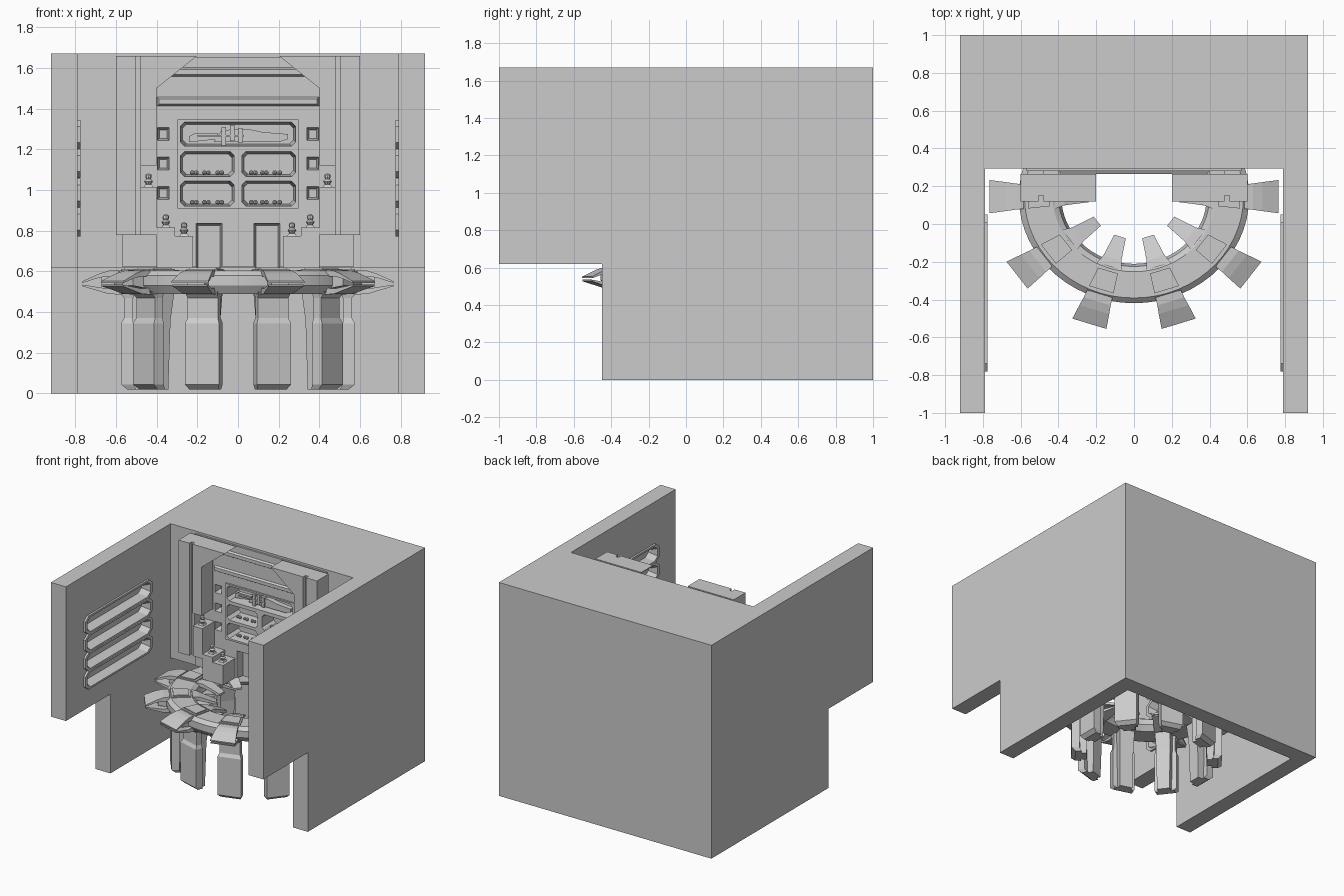
import bpy, bmesh
from math import cos, sin, pi, radians
from mathutils import Matrix, Vector

if "Cube" in bpy.data.objects:
    bpy.data.objects.remove(bpy.data.objects["Cube"])


def make(name, rings, M=Matrix(), closed=False):
    """Skin a list of equal-length point rings into a solid."""
    bm = bmesh.new()
    vs = [[bm.verts.new(M @ Vector(p)) for p in r] for r in rings]
    n, m = len(rings), len(rings[0])
    for i in range(n if closed else n - 1):
        a, b = vs[i], vs[(i + 1) % n]
        for j in range(m):
            k = (j + 1) % m
            bm.faces.new((a[j], a[k], b[k], b[j]))
    if not closed:
        bm.faces.new(vs[0])
        bm.faces.new(vs[-1])
    bmesh.ops.recalc_face_normals(bm, faces=bm.faces)
    me = bpy.data.meshes.new(name)
    bm.to_mesh(me)
    bm.free()
    ob = bpy.data.objects.new(name, me)
    bpy.context.collection.objects.link(ob)
    return ob


def prism(name, pts, a, b, axis='y', inset=0.0):
    """Extrude a 2D outline from depth a to b; the far end shrinks by inset."""
    cu = sum(p[0] for p in pts) / len(pts)
    cv = sum(p[1] for p in pts) / len(pts)
    shr = lambda v, c: v - inset * (1 if v > c else -1)
    far = [(shr(u, cu), shr(v, cv)) for u, v in pts]
    put = (lambda u, v, d: (u, d, v)) if axis == 'y' else (lambda u, v, d: (d, u, v))
    return make(name, [[put(u, v, a) for u, v in pts], [put(u, v, b) for u, v in far]])


def rect(x0, x1, z0, z1, c=0.0):
    """Rectangle outline, with optional cut corners."""
    if not c:
        return [(x0, z0), (x1, z0), (x1, z1), (x0, z1)]
    return [(x0 + c, z0), (x1 - c, z0), (x1, z0 + c), (x1, z1 - c),
            (x1 - c, z1), (x0 + c, z1), (x0, z1 - c), (x0, z0 + c)]


def box(name, x, y, z):
    return prism(name, rect(*sorted(x), *z), *y)


def radial(name, secs, M):
    """Loft along the radius; section = (r, z0, z1, half width)."""
    return make(name, [[(r, -w, a), (r, w, a), (r, w, b), (r, -w, b)] for r, a, b, w in secs], M)


def upright(name, secs, M=Matrix()):
    """Loft upwards; section = (z, r0, r1, half width)."""
    return make(name, [[(a, -w, z), (b, -w, z), (b, w, z), (a, w, z)] for z, a, b, w in secs], M)


def cut(ob, cutters):
    for c in cutters:
        m = ob.modifiers.new("cut", 'BOOLEAN')
        m.operation, m.solver, m.object = 'DIFFERENCE', 'EXACT', c
    bpy.context.view_layer.update()
    me = bpy.data.meshes.new_from_object(ob.evaluated_get(bpy.context.evaluated_depsgraph_get()))
    ob.modifiers.clear()
    ob.data = me


def lathe(name, prof, n, M):
    return make(name, [[(r * cos(2 * pi * i / n), r * sin(2 * pi * i / n), z) for i in range(n)]
                       for r, z in prof], M)


# Housing: side profile extruded across, then front bay and lower chamber cut out
walls = prism("housing_walls", [(-1, .62), (-.45, .62), (-.45, 0), (1, 0), (1, 1.67), (-1, 1.67)],
              -.92, .92, 'x')
cutters = [box("cut_bay", (-.79, .79), (-1.1, .295), (-.1, 1.8)),
           box("cut_lower", (-.79, .79), (.2, .87), (-.2, .62))]

# Back panel, shelf frame and recesses
panel = box("back_panel", (-.57, .57), (.28, .31), (.625, 1.655))
frame = box("shelf_frame", (-.297, .297), (.268, .30), (.908, 1.346))
niches = [prism("cut_top_shelf", rect(-.285, .285, 1.215, 1.335, .02), .25, .40, inset=.012)]
for s in (-1, 1):
    xa, xb = sorted((s * .017, s * .285))
    for z in (.92, 1.065):
        niches.append(prism("cut_shelf", rect(xa, xb, z, z + .125, .02), .25, .40, inset=.012))
    xa, xb = sorted((s * .335, s * .40))
    for z in (.95, 1.095, 1.24):
        niches.append(prism("cut_side_niche", rect(xa, xb, z, z + .07), .26, .34, inset=.014))
    xa, xb = sorted((s * .075, s * .21))
    niches.append(prism("cut_channel", rect(xa, xb, .59, .84), .26, .34, inset=.014))

# Long louvre recesses on the inner side walls
for s in (-1, 1):
    for i in range(4):
        zc, yc = .842 + .144 * i, -.365
        outline = lambda L, h: [(yc + u * L, zc + v * h) for u, v in
                                ((-1, -.55), (-.9, -1), (.9, -1), (1, -.55),
                                 (1, .55), (.9, 1), (-.9, 1), (-1, .55))]
        plate = prism("louvre_frame", outline(.415, .0715), s * .775, s * .80, 'x')
        slot = prism("cut_louvre", outline(.395, .06), s * .765, s * .84, 'x', .025)
        cut(plate, [slot])
        cutters.append(slot)
cut(walls, cutters + niches)
cut(panel, niches)
cut(frame, niches)
for c in cutters + niches:
    bpy.data.objects.remove(c)

# Horizontal mouldings above the shelves
for z in (1.41, 1.555):
    prism("wall_moulding", rect(-.4, .4, z, z + .05), .285, .265, inset=.012)


def bust(x, y, z):
    upright("trophy_base", [(z, -.022, .022, .022), (z + .012, -.016, .016, .016)],
            Matrix.Translation((x, y, 0)))
    lathe("trophy_figure", [(.010, 0), (.022, .018), (.011, .028), (.016, .038), (.014, .05), (.004, .056)],
          8, Matrix.Translation((x, y, z + .01)))


# Side columns with corner wings, and stepped pedestals carrying trophies
for s in (-1, 1):
    box("column_outer", (s * .505, s * .6), (.12, .265), (.78, 1.66))
    box("column_groove", (s * .48, s * .505), (.15, .265), (.78, 1.66))
    prism("column_wing", [(s * x, z) for x, z in
                          ((.48, 1.12), (.4, 1.12), (.4, 1.5), (.2, 1.66), (.48, 1.66))], .12, .265)
    for x0, x1, top in ((.4, .48, 1.015), (.31, .4, .815), (.22, .31, .775)):
        box("pedestal", (s * x0, s * x1), (.13, .295), (.78 if x0 == .4 else .62, top))
        bust(s * (x0 + x1) / 2, .19, top)

# Small round jars on the lower shelves
for z in (.94, 1.085):
    for x in (-.225, -.205, -.165, -.145, -.1, -.08, .065, .085, .12, .14, .18, .205):
        lathe("shelf_jar", [(.005, -.011), (.011, -.004), (.011, .004), (.005, .011)], 8,
              Matrix.Translation((x, .32, z)))

# Long device on display in the top shelf
prism("device_body", [(-.12, 1.235), (.2, 1.235), (.245, 1.25), (.245, 1.275),
                      (.12, 1.285), (.05, 1.3), (-.08, 1.295)], .30, .34)
prism("device_tail", [(-.24, 1.235), (-.1, 1.25), (-.1, 1.28), (-.21, 1.28), (-.24, 1.265)], .305, .335)
for x, z0, z1 in ((-.08, 1.22, 1.31), (-.04, 1.24, 1.32), (.0, 1.23, 1.305)):
    box("device_band", (x, x + .022), (.292, .345), (z0, z1))
box("device_rail", (-.2, .03), (.29, .31), (1.262, 1.27))

# Ring table: slightly oval ring with chamfered section
BASE = Matrix.Translation((0, .145, 0)) @ Matrix.Diagonal((1, .925, 1, 1))
prof = [(.385, .53), (.40, .585), (.43, .605), (.58, .605), (.61, .58), (.61, .53), (.58, .49), (.42, .49)]
ring = make("ring_table", [[(r * cos(a), r * sin(a), z) for r, z in prof]
                           for a in [2 * pi * i / 60 for i in range(60)]], BASE, closed=True)
bpy.context.view_layer.objects.active = ring
ring.select_set(True)
bpy.ops.object.shade_smooth_by_angle(angle=radians(25))
ring.select_set(False)

# Ten stations around the ring
for i in range(10):
    M = BASE @ Matrix.Rotation(radians(36 * i), 4, 'Z')
    # raised hatch on the ring top
    radial("hatch_frame", [(.43, .60, .612, .065), (.575, .60, .612, .08)], M)
    radial("hatch_lid", [(.445, .605, .62, .055), (.56, .605, .62, .068)], M)
    # outer double blade
    radial("outer_blade_top", [(.585, .575, .607, .07), (.63, .575, .605, .075), (.68, .57, .59, .083),
                               (.765, .543, .552, .095)], M)
    radial("outer_blade_bottom", [(.57, .485, .52, .07), (.64, .49, .515, .075),
                                  (.765, .527, .535, .09)], M)
    radial("outer_bracket", [(.58, .515, .58, .045), (.67, .53, .572, .045)], M)
    # inner tapered tongue
    radial("inner_tongue", [(.42, .575, .608, .07), (.37, .57, .60, .05), (.24, .535, .55, .032)], M)
    radial("inner_tongue_lower", [(.42, .49, .52, .06), (.26, .53, .54, .03)], M)
    # hanging leg with shoulder and chamfered foot
    upright("leg_shell", [(.02, .50, .545, .075), (.045, .515, .575, .088), (.345, .515, .575, .088),
                          (.37, .515, .56, .078), (.47, .515, .56, .078), (.50, .51, .59, .085)], M)
    upright("leg_spine", [(.02, .46, .51, .05), (.36, .45, .52, .055), (.50, .43, .52, .06)], M)
